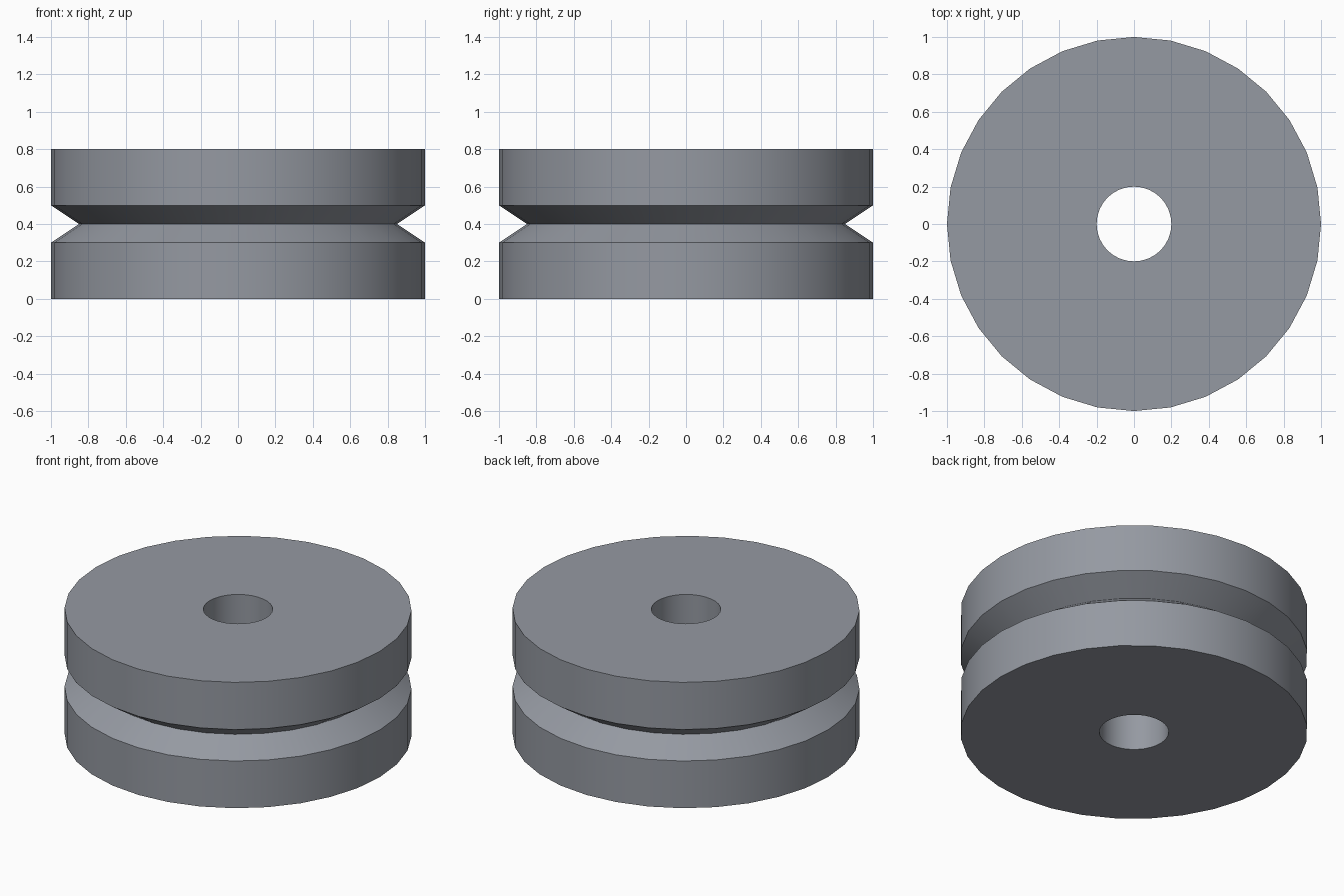
import bpy
import bmesh
import math

cube = bpy.data.objects.get("Cube")
if cube:
    bpy.data.objects.remove(cube, do_unlink=True)

SIDES = 32
RIM, GROOVE, BORE = 1.0, 0.85, 0.2
HEIGHT, GROOVE_LOW, GROOVE_HIGH = 0.8, 0.3, 0.5

# Steel material
steel = bpy.data.materials.new("blue_grey_steel")
steel.use_nodes = True
colour = (0.30, 0.32, 0.36, 1)
steel.diffuse_color = colour
steel.node_tree.nodes["Principled BSDF"].inputs["Base Color"].default_value = colour

# Cross-section: bore, flat ends, rims and V-groove
profile = [(BORE, 0), (RIM, 0), (RIM, GROOVE_LOW), (GROOVE, HEIGHT / 2),
           (RIM, GROOVE_HIGH), (RIM, HEIGHT), (BORE, HEIGHT)]

# Pulley wheel turned around the z axis
bm = bmesh.new()
points = [bm.verts.new((r, 0, z)) for r, z in profile]
edges = [bm.edges.new((p, points[(i + 1) % len(points)]))
         for i, p in enumerate(points)]
bmesh.ops.spin(bm, geom=points + edges, cent=(0, 0, 0), axis=(0, 0, 1),
               angle=math.tau, steps=SIDES, use_merge=True)
bmesh.ops.remove_doubles(bm, verts=bm.verts[:], dist=0.0001)
bmesh.ops.recalc_face_normals(bm, faces=bm.faces[:])

mesh = bpy.data.meshes.new("pulley_wheel")
bm.to_mesh(mesh)
bm.free()
mesh.materials.append(steel)
pulley = bpy.data.objects.new("pulley_wheel", mesh)
bpy.context.collection.objects.link(pulley)

# Smooth round walls with crisp rims and groove
bpy.ops.object.select_all(action="DESELECT")
pulley.select_set(True)
bpy.context.view_layer.objects.active = pulley
bpy.ops.object.shade_smooth_by_angle(angle=math.radians(30))
